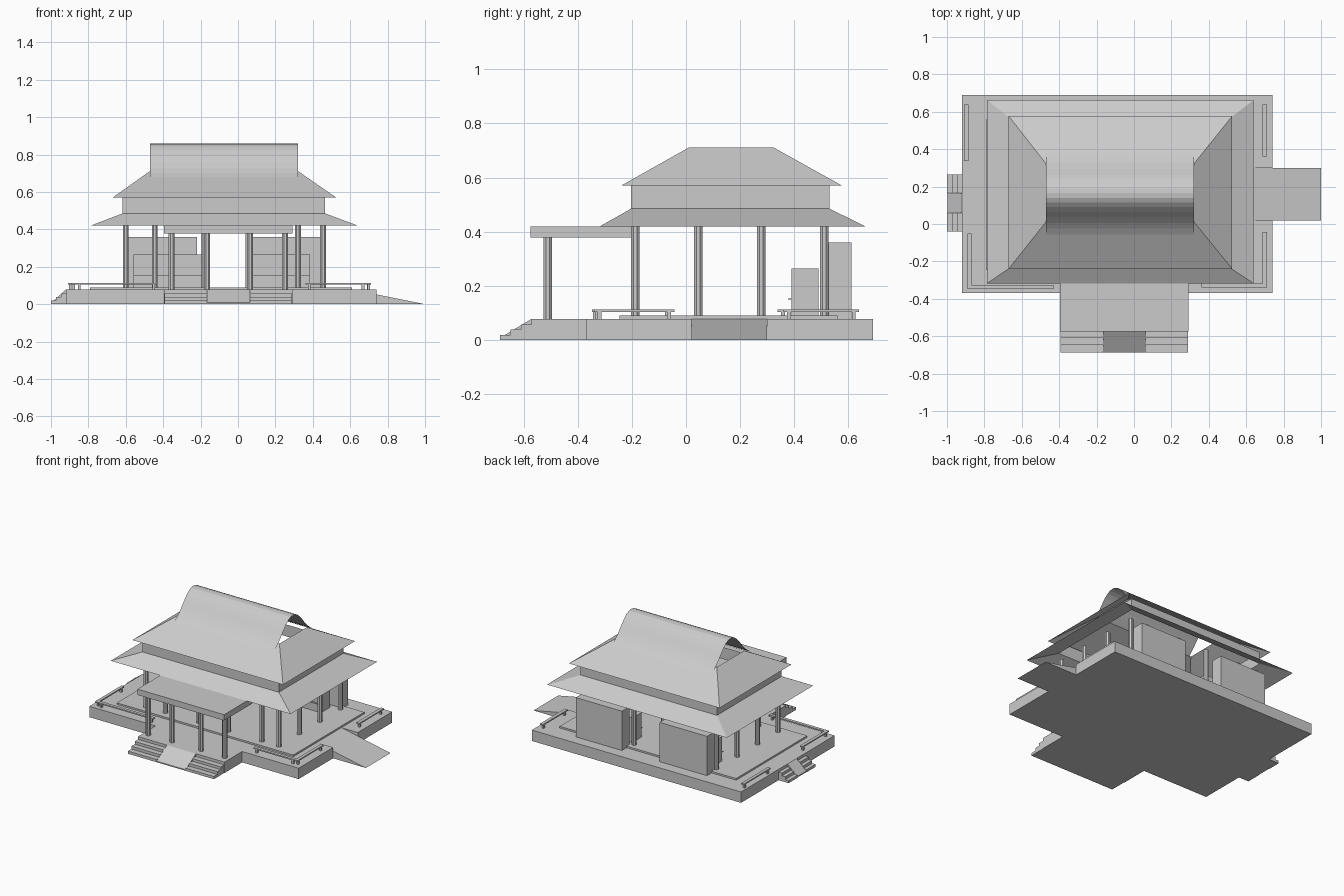
import bpy, bmesh, math

if "Cube" in bpy.data.objects:
    bpy.data.objects.remove(bpy.data.objects["Cube"])

grey = bpy.data.materials.new("plain grey")
grey.diffuse_color = (0.6, 0.6, 0.6, 1)
grey.use_nodes = True
grey.node_tree.nodes["Principled BSDF"].inputs["Base Color"].default_value = grey.diffuse_color


def finish(name, bm, recalc=True):
    if recalc:
        bmesh.ops.recalc_face_normals(bm, faces=bm.faces)
    me = bpy.data.meshes.new(name)
    bm.to_mesh(me)
    bm.free()
    me.materials.append(grey)
    ob = bpy.data.objects.new(name, me)
    bpy.context.collection.objects.link(ob)
    return ob


def prism(name, pts, axis, lo, hi):
    """Extrude a 2D outline along an axis from lo to hi."""
    place = {"x": lambda a, b, t: (t, a, b),
             "y": lambda a, b, t: (a, t, b),
             "z": lambda a, b, t: (a, b, t)}[axis]
    bm = bmesh.new()
    low = [bm.verts.new(place(a, b, lo)) for a, b in pts]
    top = [bm.verts.new(place(a, b, hi)) for a, b in pts]
    n = len(pts)
    bm.faces.new(low)
    bm.faces.new(top)
    for i in range(n):
        j = (i + 1) % n
        bm.faces.new((low[i], low[j], top[j], top[i]))
    return finish(name, bm)


def box(name, x0, x1, y0, y1, z0, z1):
    return prism(name, [(x0, y0), (x1, y0), (x1, y1), (x0, y1)], "z", z0, z1)


def skirt(name, lower, upper, z0, z1):
    """Four sheet faces between two rectangles (x0, x1, y0, y1)."""
    bm = bmesh.new()

    def ring(r, z):
        x0, x1, y0, y1 = r
        return [bm.verts.new((x, y, z)) for x, y in ((x0, y0), (x1, y0), (x1, y1), (x0, y1))]
    a, b = ring(lower, z0), ring(upper, z1)
    for i in range(4):
        j = (i + 1) % 4
        bm.faces.new((a[i], a[j], b[j], b[i]))
    return finish(name, bm, False)


def column(name, x, y, z0, z1, r=0.017):
    pts = [(x + r * math.cos(math.radians(22.5 + 45 * k)),
            y + r * math.sin(math.radians(22.5 + 45 * k))) for k in range(8)]
    return prism(name, pts, "z", z0, z1)


FLOOR = 0.078

# stone base with porch bay and a notch for the access ramp
prism("stone_base", [(-.92, -.37), (-.395, -.37), (-.395, -.57), (.292, -.57), (.292, -.37),
                     (.74, -.37), (.74, .02), (.61, .02), (.61, .30), (.74, .30),
                     (.74, .69), (-.92, .69)], "z", 0, FLOOR)
box("inner_floor", -.79, .61, -.245, .56, FLOOR, .09)

# access ramp on the right
prism("access_ramp", [(.61, 0), (1, 0), (.61, FLOOR)], "y", .02, .30)


def stairs(name, start, run, axis, lo, hi):
    """Three steps falling from start towards the negative direction."""
    s = run / 3
    pts = [(start, 0), (start, .058), (start - s, .058), (start - s, .039),
           (start - 2 * s, .039), (start - 2 * s, .019), (start - run, .019), (start - run, 0)]
    prism(name, pts, axis, lo, hi)


# front and left stairs, each with a sloped slab in the middle
stairs("front_steps_left", -.57, .117, "x", -.392, -.165)
stairs("front_steps_right", -.57, .117, "x", .065, .29)
prism("front_slope_slab", [(-.57, 0), (-.57, FLOOR), (-.687, .008), (-.687, 0)], "x", -.165, .065)
stairs("side_steps_front", -.92, .08, "y", -.04, .06)
stairs("side_steps_back", -.92, .08, "y", .165, .265)
prism("side_slope_slab", [(-.92, 0), (-.92, FLOOR), (-.997, .008), (-.997, 0)], "y", .06, .165)

# hall columns around the perimeter
XS = (-.60, -.445, -.18, .055, .32, .455)
YS = (-.187, .046, .278, .51)
for i, x in enumerate(XS):
    for j, y in enumerate(YS):
        if i in (0, len(XS) - 1) or j in (0, len(YS) - 1):
            column("hall_column", x, y, .088, .43)

# porch columns and flat porch roof
for x in (-.355, -.165, .065, .252):
    column("porch_column", x, -.51, FLOOR, .38)
box("porch_roof", -.395, .292, -.575, -.195, .378, .42)

# two-tier roof: lower eaves, band wall, upper hipped slopes
WALL = (-.617, .466, -.203, .53)
skirt("lower_roof", (-.787, .64, -.318, .662), WALL, .42, .485)
skirt("roof_band", WALL, WALL, .485, .57)
skirt("upper_roof", (-.67, .525, -.24, .577), (-.47, .32, .012, .322), .57, .712)

# rounded ridge sheet with open ends
half = [(0, .858), (.025, .855), (.05, .843), (.075, .823), (.10, .796),
        (.13, .760), (.16, .728), (.19, .702), (.222, .679)]
profile = [(-d, z) for d, z in reversed(half)] + half[1:]
bm = bmesh.new()
rows = [[bm.verts.new((x, .165 + d, z)) for x in (-.47, .32)] for d, z in profile]
for a, b in zip(rows, rows[1:]):
    bm.faces.new((a[0], a[1], b[1], b[0]))
finish("ridge_sheet", bm, False)

# cabinets at the back: tall ones behind, low ones in front with a shelf lip
for x0, x1 in ((-.595, -.22), (.08, .445)):
    box("tall_cabinet", x0, x1, .527, .612, FLOOR, .36)
for x0, x1 in ((-.56, -.19), (.08, .385)):
    box("low_cabinet", x0, x1, .39, .49, .088, .265)
    box("cabinet_lip", x0, x1, .376, .39, .150, .154)


def rail(x0, x1, y0, y1):
    """Low rail bar with a post near each end."""
    box("rail_bar", x0, x1, y0, y1, .104, .113)
    cx, cy = (x0 + x1) / 2, (y0 + y1) / 2
    along_x = x1 - x0 > y1 - y0
    for s in (-1, 1):
        px = cx + s * ((x1 - x0) / 2 - .02) if along_x else cx
        py = cy if along_x else cy + s * ((y1 - y0) / 2 - .02)
        box("rail_post", px - .007, px + .007, py - .007, py + .007, FLOOR, .104)


# low rails along the sides and front corners
rail(-.908, -.886, .338, .64)
rail(.686, .71, .36, .64)
rail(-.89, -.868, -.348, -.05)
rail(-.868, -.43, -.348, -.326)
rail(.688, .71, -.34, -.043)
rail(.36, .688, -.34, -.318)
